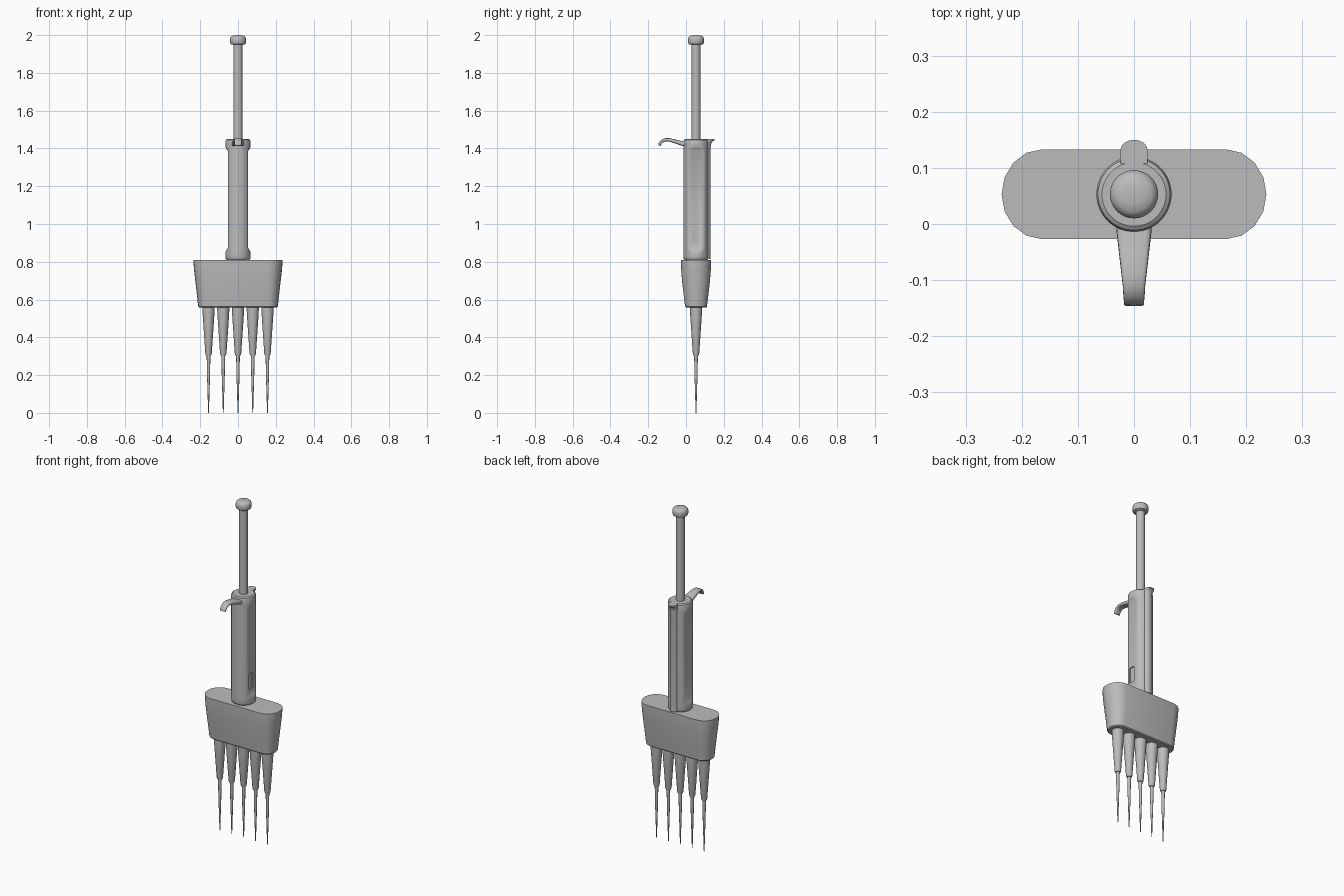
import bpy, bmesh, math
from mathutils import Vector

cube = bpy.data.objects.get("Cube")
if cube:
    bpy.data.objects.remove(cube, do_unlink=True)

CY = 0.053          # y of the main axis
TOP = 1.45          # top of the handle
BASE = 0.81         # top of the manifold

grey = bpy.data.materials.new("plastic_grey")
grey.use_nodes = True
grey.diffuse_color = (0.5, 0.5, 0.5, 1)
grey.node_tree.nodes["Principled BSDF"].inputs["Base Color"].default_value = (0.5, 0.5, 0.5, 1)


def finish(name, bm, angle=35):
    bmesh.ops.recalc_face_normals(bm, faces=bm.faces)
    mesh = bpy.data.meshes.new(name)
    bm.to_mesh(mesh)
    bm.free()
    mesh.materials.append(grey)
    smooth(mesh, angle)
    obj = bpy.data.objects.new(name, mesh)
    bpy.context.collection.objects.link(obj)
    return obj


def smooth(mesh, angle):
    mesh.polygons.foreach_set("use_smooth", [True] * len(mesh.polygons))
    mesh.set_sharp_from_angle(angle=math.radians(angle))


def loft(name, rings, angle=35):
    """Skin a list of equal closed rings and cap both ends."""
    bm = bmesh.new()
    loops = [[bm.verts.new(p) for p in ring] for ring in rings]
    n = len(loops[0])
    for a, b in zip(loops, loops[1:]):
        for i in range(n):
            j = (i + 1) % n
            bm.faces.new((a[i], a[j], b[j], b[i]))
    bm.faces.new(loops[0])
    bm.faces.new(loops[-1])
    return finish(name, bm, angle)


def circle(r, z, x=0, n=32):
    return [Vector((x + r * math.cos(t), CY + r * math.sin(t), z))
            for t in (2 * math.pi * i / n for i in range(n))]


def lathe(name, profile, x=0, n=32):
    return loft(name, [circle(r, z, x, n) for r, z in profile])


# Handle: a cylinder with flattened sides between two full round collars
handle_profile = [(0.060, BASE, 0.067), (0.065, 0.815, 0.067), (0.067, 0.825, 0.067),
                  (0.067, 0.850, 0.067), (0.067, 0.862, 0.061), (0.067, 0.875, 0.053),
                  (0.067, 1.385, 0.053), (0.067, 1.398, 0.061), (0.067, 1.41, 0.067),
                  (0.067, 1.435, 0.067), (0.064, 1.445, 0.067), (0.057, TOP, 0.067)]
rings = []
for r, z, flat in handle_profile:
    ring = circle(r, z, n=64)
    for p in ring:
        p.x = max(-flat, min(flat, p.x))
    rings.append(ring)
handle = loft("handle", rings)

# Recessed volume window in the left flat
bm = bmesh.new()
bmesh.ops.create_cube(bm, size=1)
bmesh.ops.scale(bm, vec=(0.02, 0.036, 0.09), verts=bm.verts)
bmesh.ops.translate(bm, vec=(0.057, CY - 0.008, 0.945), verts=bm.verts)
cutter = finish("window_cutter", bm)
cutter.hide_render = True
cut = handle.modifiers.new("window", "BOOLEAN")
cut.operation = "DIFFERENCE"
cut.solver = "EXACT"
cut.object = cutter
bpy.context.view_layer.objects.active = handle
bpy.ops.object.modifier_apply(modifier=cut.name)
bpy.data.objects.remove(cutter, do_unlink=True)
smooth(handle.data, 35)

# Plunger rod and its domed button
lathe("plunger_rod", [(0.024, 1.43), (0.024, 1.96)], n=24)
lathe("plunger_button", [(0.034, 1.95), (0.040, 1.954), (0.043, 1.963), (0.043, 1.979),
                         (0.040, 1.989), (0.032, 1.996), (0.018, 1.999), (0.004, 2.0)])


# Manifold: a tapering block with rounded ends
def stadium(half_x, half_y, z):
    straight = half_x - 0.072 * half_y / 0.08
    pts = []
    for side in (1, -1):
        for i in range(9):
            t = math.pi * (i / 8 - 0.5)
            pts.append(Vector((side * (straight + (half_x - straight) * math.cos(t)),
                               CY + side * half_y * math.sin(t), z)))
    return pts


loft("manifold", [stadium(0.205, 0.053, 0.558), stadium(0.211, 0.058, 0.563),
                  stadium(0.218, 0.066, 0.63), stadium(0.225, 0.073, 0.69),
                  stadium(0.232, 0.078, 0.75), stadium(0.236, 0.080, 0.80),
                  stadium(0.236, 0.080, BASE)])

# Row of nozzles with fine tips
for i in range(5):
    x = (i - 2) * 0.078
    lathe(f"nozzle_{i + 1}", [(0.033, 0.57), (0.031, 0.52), (0.017, 0.315), (0.014, 0.305)], x, 20)
    lathe(f"tip_{i + 1}", [(0.010, 0.31), (0.008, 0.20), (0.002, 0.0)], x, 12)


# Finger hook: a tapered strap that curls down at its front end
def strap_ring(y, z, half_w, thick, tilt):
    ring = []
    for i in range(16):
        t = 2 * math.pi * i / 16
        c, s = math.cos(t), math.sin(t)
        u = math.copysign(abs(c) ** 0.4, c) * half_w
        v = math.copysign(abs(s) ** 0.6, s) * thick / 2
        ring.append(Vector((u, y - v * math.sin(tilt), z + v * math.cos(tilt))))
    return ring


hook_path = [(0.012, 1.420, 0.033, 0.026, -0.2), (-0.015, 1.425, 0.031, 0.024, -0.2),
             (-0.05, 1.435, 0.027, 0.021, -0.25), (-0.085, 1.445, 0.023, 0.018, -0.15),
             (-0.11, 1.446, 0.020, 0.017, 0.2), (-0.128, 1.438, 0.019, 0.016, 0.6),
             (-0.138, 1.425, 0.018, 0.015, 1.0), (-0.141, 1.414, 0.018, 0.012, 1.2)]
loft("finger_hook", [strap_ring(*p) for p in hook_path], 50)


# Ejector bar along the back, flaring into a rounded thumb pad
def bar_ring(back, z):
    front = 0.108
    pts = [Vector((0.024, front, z)), Vector((-0.024, front, z))]
    for i in range(9):
        t = math.pi * (1 - i / 8)
        pts.append(Vector((0.024 * math.cos(t), back - 0.018 * (1 - math.sin(t)), z)))
    return pts


loft("ejector_bar", [bar_ring(0.131, 0.815), bar_ring(0.131, 1.41), bar_ring(0.134, 1.428),
                     bar_ring(0.141, 1.438), bar_ring(0.150, 1.443), bar_ring(0.150, TOP)], 45)
